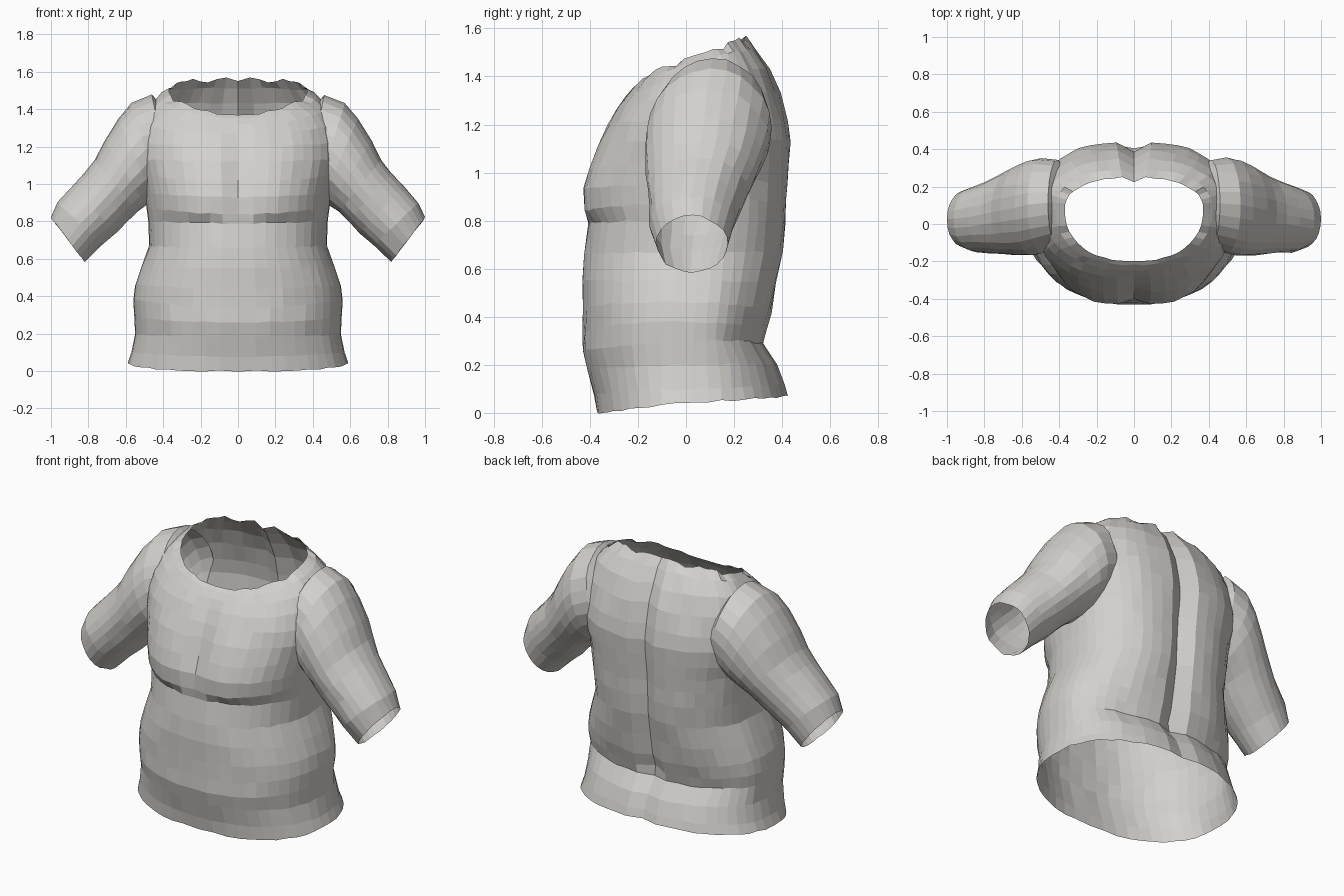
import bpy, bmesh, math, random

cube = bpy.data.objects.get("Cube")
if cube:
    bpy.data.objects.remove(cube)

random.seed(7)

# One clay colour for the whole shell
clay = bpy.data.materials.new("warm_grey_clay")
clay.use_nodes = True
colour = (0.65, 0.635, 0.61, 1)
clay.diffuse_color = colour
clay.node_tree.nodes["Principled BSDF"].inputs["Base Color"].default_value = colour

SIDES = 48


def mirrored_noise(amount):
    # same value on both sides of the body
    values = [random.uniform(-amount, amount) for k in range(SIDES)]
    return [values[min(k, (SIDES // 2 - k) % SIDES)] for k in range(SIDES)]


def loft(name, rings):
    """Skin rings of points; end caps are tagged with slot 1."""
    bm = bmesh.new()
    loops = [[bm.verts.new(p) for p in ring] for ring in rings]
    n = len(loops[0])
    for a, b in zip(loops, loops[1:]):
        for k in range(n):
            j = (k + 1) % n
            bm.faces.new((a[k], a[j], b[j], b[k]))
    for loop in (loops[0], loops[-1]):
        mid = [sum(v.co[i] for v in loop) / n for i in range(3)]
        hub = bm.verts.new(mid)
        for k in range(n):
            bm.faces.new((loop[k], loop[(k + 1) % n], hub)).material_index = 1
    bmesh.ops.recalc_face_normals(bm, faces=bm.faces)
    mesh = bpy.data.meshes.new(name)
    bm.to_mesh(mesh)
    bm.free()
    mesh.materials.append(clay)
    mesh.materials.append(clay)
    obj = bpy.data.objects.new(name, mesh)
    bpy.context.collection.objects.link(obj)
    return obj


# Torso: height at front, side and back, half width, front y, back y
TORSO = [
    (0.00, 0.04, 0.07, 0.59, -0.37, 0.43),
    (0.08, 0.10, 0.12, 0.57, -0.38, 0.415),
    (0.18, 0.20, 0.20, 0.55, -0.41, 0.38),
    (0.26, 0.30, 0.29, 0.555, -0.43, 0.32),
    (0.34, 0.38, 0.34, 0.56, -0.43, 0.335),
    (0.44, 0.46, 0.42, 0.55, -0.43, 0.36),
    (0.55, 0.55, 0.54, 0.52, -0.43, 0.38),
    (0.66, 0.67, 0.67, 0.475, -0.425, 0.40),
    (0.79, 0.80, 0.79, 0.48, -0.405, 0.41),
    (0.84, 0.88, 0.88, 0.49, -0.425, 0.415),
    (0.93, 0.96, 0.96, 0.50, -0.42, 0.42),
    (1.02, 1.05, 1.04, 0.52, -0.39, 0.43),
    (1.12, 1.14, 1.13, 0.54, -0.36, 0.435),
    (1.20, 1.23, 1.22, 0.54, -0.33, 0.425),
    (1.27, 1.32, 1.33, 0.52, -0.29, 0.395),
    (1.32, 1.41, 1.43, 0.48, -0.25, 0.35),
    (1.355, 1.47, 1.51, 0.42, -0.22, 0.295),
    (1.38, 1.49, 1.56, 0.37, -0.20, 0.25),
]


def torso_ring(zf, zs, zb, half, yf, yb, ragged):
    points = []
    centre = 0.02 + 0.04 * zs
    noise_y = mirrored_noise(0.004)
    noise_z = mirrored_noise(ragged)
    for k in range(SIDES):
        t = 2 * math.pi * k / SIDES
        c, s = math.cos(t), math.sin(t)
        x = half * math.copysign(abs(c) ** 0.87, c)
        depth = yb - centre if s > 0 else centre - yf
        y = centre + depth * math.copysign(abs(s) ** 0.87, s)
        z = zs + (zb - zf) / 2 * s + ((zb + zf) / 2 - zs) * s * s
        on_spine = abs(c) < 0.01
        if s > 0:
            # spine furrow, shallower towards the hem
            if on_spine:
                y -= 0.05 if 0.3 < z < 1.5 else 0.025
            # shoulder blade and lat fullness
            d = ((abs(x) - 0.27) / 0.22) ** 2 + ((z - 0.85) / 0.45) ** 2
            y += 0.02 * max(0, 1 - d)
        else:
            # chest muscles and the line between them
            d = ((abs(x) - 0.24) / 0.24) ** 2 + ((z - 0.98) / 0.2) ** 2
            y -= 0.025 * max(0, 1 - d)
            if on_spine and 0.82 < z < 1.32:
                y += 0.02
        points.append((x, y + noise_y[k], z + noise_z[k]))
    return points


# The last ring is the ragged neckline
torso = loft("torso_shell", [torso_ring(*r, 0.016 if r == TORSO[-1] else 0.005)
                             for r in TORSO])

# Arm: outer x z, inner x z, front y, back y
ARM = [
    (0.30, 1.28, 0.25, 1.02, -0.06, 0.26),
    (0.46, 1.475, 0.36, 0.97, -0.12, 0.34),
    (0.57, 1.43, 0.42, 0.94, -0.155, 0.355),
    (0.64, 1.35, 0.45, 0.91, -0.17, 0.345),
    (0.715, 1.23, 0.49, 0.885, -0.17, 0.32),
    (0.765, 1.13, 0.54, 0.85, -0.165, 0.29),
    (0.82, 1.06, 0.59, 0.80, -0.16, 0.26),
    (0.89, 0.985, 0.65, 0.74, -0.155, 0.23),
    (0.965, 0.90, 0.725, 0.675, -0.15, 0.20),
    (1.00, 0.82, 0.82, 0.585, -0.125, 0.175),
]


def arm_ring(side, ox, oz, ix, iz, yf, yb):
    points = []
    for k in range(SIDES // 2):
        t = 4 * math.pi * k / SIDES
        u = (1 + math.cos(t)) / 2
        v = (1 + math.sin(t)) / 2
        wobble = random.uniform(-0.004, 0.004)
        points.append((side * (ix + (ox - ix) * u),
                       yf + (yb - yf) * v + wobble,
                       iz + (oz - iz) * u + wobble))
    return points


# Fuse both arms into the torso
for side, label in ((1, "left"), (-1, "right")):
    arm = loft(label + "_arm", [arm_ring(side, *r) for r in ARM])
    join = torso.modifiers.new(label + "_join", "BOOLEAN")
    join.operation = "UNION"
    join.solver = "EXACT"
    join.object = arm
    bpy.context.view_layer.objects.active = torso
    bpy.ops.object.modifier_apply(modifier=join.name)
    bpy.data.objects.remove(arm)

# Open the neck, hem and cuffs
bm = bmesh.new()
bm.from_mesh(torso.data)
caps = [f for f in bm.faces if f.material_index == 1]
bmesh.ops.delete(bm, geom=caps, context="FACES")
bm.to_mesh(torso.data)
bm.free()
torso.data.materials.pop(index=1)
